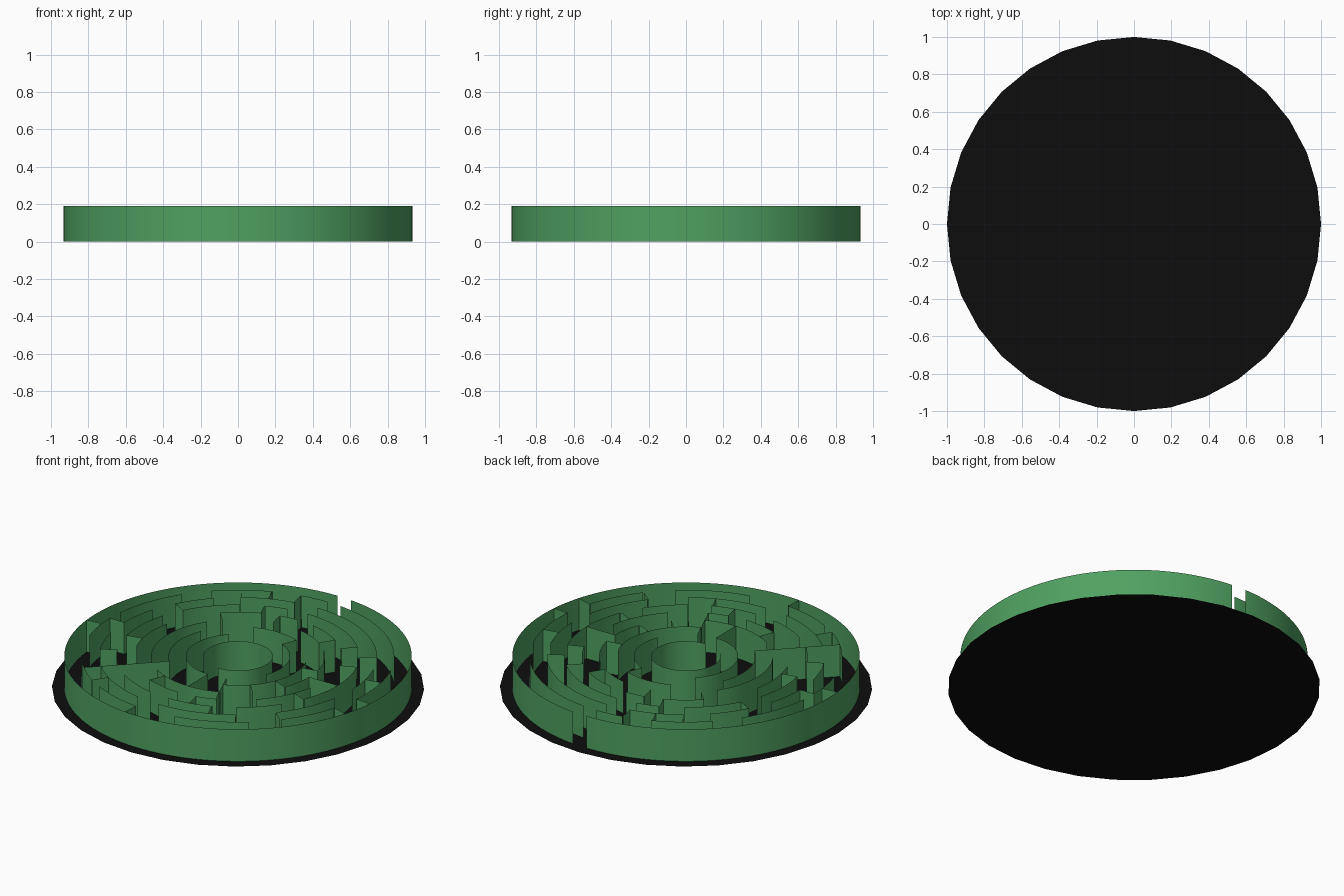
import bpy, bmesh, math

if "Cube" in bpy.data.objects:
    bpy.data.objects.remove(bpy.data.objects["Cube"])

STEP = 0.0933      # spacing between rings
HEIGHT = 0.19      # wall height


def material(name, color):
    m = bpy.data.materials.new(name)
    m.diffuse_color = color
    m.use_nodes = True
    m.node_tree.nodes["Principled BSDF"].inputs["Base Color"].default_value = m.diffuse_color
    return m


green = material("hedge_green", (0.08, 0.36, 0.12, 1))
black = material("base_black", (0.004, 0.004, 0.004, 1))


def finish(bm, name, mat):
    me = bpy.data.meshes.new(name)
    bm.to_mesh(me)
    bm.free()
    ob = bpy.data.objects.new(name, me)
    bpy.context.collection.objects.link(ob)
    me.materials.append(mat)
    return ob


def polar(bm, r, deg, z):
    a = math.radians(deg)
    return bm.verts.new((r * math.cos(a), r * math.sin(a), z))


def strip(bm, pts):
    # thin upright sheet along a list of (radius, angle)
    low = [polar(bm, r, a, 0) for r, a in pts]
    top = [polar(bm, r, a, HEIGHT) for r, a in pts]
    for i in range(len(pts) - 1):
        f = bm.faces.new((low[i], low[i + 1], top[i + 1], top[i]))
        f.smooth = True


# round base plate
bm = bmesh.new()
bm.faces.new([polar(bm, 1, 360 * i / 32, 0) for i in range(32)])
finish(bm, "base_plate", black)

# ring walls: ring number -> arcs (start, end) in degrees
ARCS = {
    2: [(-90, 225)],
    3: [(-22, 67.5), (135, 270)],
    4: [(67.5, 112.5), (-45, 22.5), (157, 225), (292, 315)],
    5: [(56, 79), (11, 45), (-22, 0), (146, 214), (236, 293)],
    6: [(56, 79), (90, 101), (22, 45), (-45, -11), (112, 135),
        (168, 202), (247, 270), (281, 293)],
    7: [(45, 90), (-22, 22), (304, 326), (101, 112), (124, 152),
        (163, 191), (208, 225), (236, 259), (270, 293)],
    8: [(34, 90), (0, 22), (-39, -11), (101, 124), (135, 152),
        (163, 180), (191, 208), (225, 259), (270, 304)],
    9: [(34, 84), (-6, 23), (-39, -17), (-79, -51), (90, 101),
        (112, 135), (146, 174), (180, 197), (214, 236), (242, 264)],
    10: [(90, 444.4)],
}
bm = bmesh.new()
for ring, arcs in ARCS.items():
    for a, b in arcs:
        n = max(2, round((b - a) / 1.4))
        strip(bm, [(ring * STEP, a + (b - a) * i / n) for i in range(n + 1)])
finish(bm, "ring_walls", green)

# cross walls: inner ring -> angles, each one ring step long
CROSS = {
    3: [67.5, 270, 292.5],
    4: [11.25, 270, 292.5, 315, 337.5, 225],
    5: [0, 56.25, 101.25, 135, 225, 247.5, 292.5],
    6: [0, 22.5, 45, 112.5, 191.25, 225, 281.25, 337.5],
    7: [33.75, 151.875, 208.125, 225, 292.5],
    8: [11.25, 101.25, 112.5, 123.75, 180, 225, 236.25, 320.625],
    9: [185.625, 264.375, 343.125, 354.375],
}
bm = bmesh.new()
for ring, angles in CROSS.items():
    for a in angles:
        strip(bm, [(ring * STEP, a), ((ring + 1) * STEP, a)])
finish(bm, "cross_walls", green)
